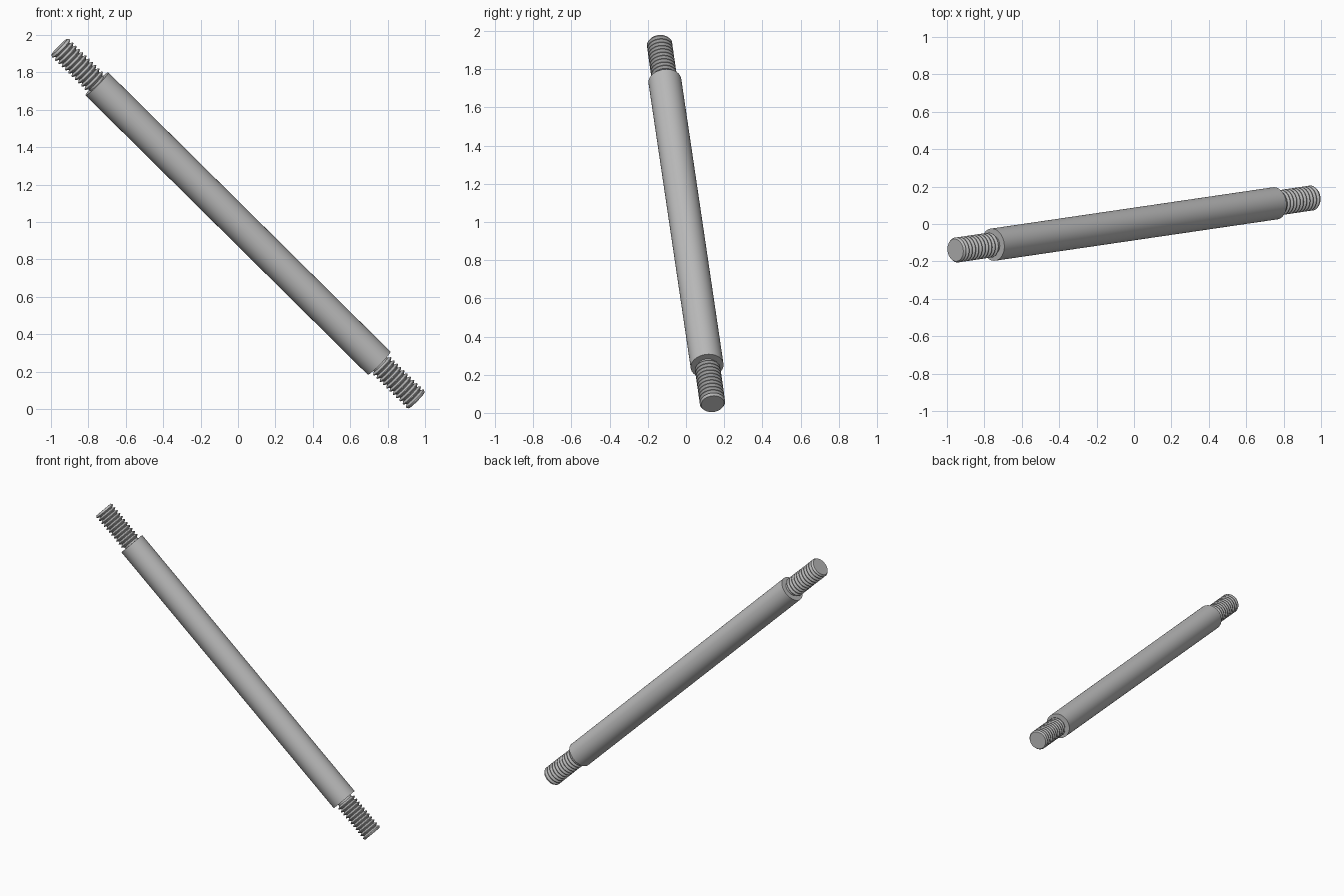
import bpy, bmesh, math
from mathutils import Vector, Matrix

if "Cube" in bpy.data.objects:
    bpy.data.objects.remove(bpy.data.objects["Cube"], do_unlink=True)

SEGMENTS = 64
AXIS = Vector((0.955, 0.14, -0.945))
HALF_LENGTH = AXIS.length
HALF_BODY = 1.067
BODY_R, CREST_R, ROOT_R = 0.0865, 0.067, 0.052
THREADS = 11

steel = bpy.data.materials.new("steel grey")
steel.use_nodes = True
colour = (0.5, 0.5, 0.5, 1)
steel.diffuse_color = colour
steel.node_tree.nodes["Principled BSDF"].inputs["Base Color"].default_value = colour

# Slanted frame shared by all parts, local z runs along the rod
PLACE = Matrix.Translation((0, 0, 0.992)) @ AXIS.to_track_quat("Z", "Y").to_matrix().to_4x4()


def lathe(name, profile, flip=False):
    """Revolve (radius, height) points about local z, closing both ends."""
    bm = bmesh.new()
    rings = []
    for r, h in profile:
        angles = [2 * math.pi * i / SEGMENTS for i in range(SEGMENTS)]
        rings.append([bm.verts.new((r * math.cos(a), r * math.sin(a), h)) for a in angles])
    for low, high in zip(rings, rings[1:]):
        for i in range(SEGMENTS):
            j = (i + 1) % SEGMENTS
            bm.faces.new((low[i], low[j], high[j], high[i]))
    bm.faces.new(rings[0][::-1])
    bm.faces.new(rings[-1])
    if flip:
        bmesh.ops.rotate(bm, verts=bm.verts, matrix=Matrix.Rotation(math.pi, 3, "X"))
    bmesh.ops.recalc_face_normals(bm, faces=bm.faces)
    mesh = bpy.data.meshes.new(name)
    bm.to_mesh(mesh)
    bm.free()
    mesh.materials.append(steel)
    obj = bpy.data.objects.new(name, mesh)
    bpy.context.collection.objects.link(obj)
    obj.matrix_world = PLACE
    bpy.ops.object.select_all(action="DESELECT")
    obj.select_set(True)
    bpy.context.view_layer.objects.active = obj
    bpy.ops.object.shade_smooth_by_angle(angle=math.radians(30))
    return obj


# Plain cylindrical body
lathe("rod_body", [(BODY_R, -HALF_BODY), (BODY_R, HALF_BODY)])

# Threaded stud: short neck, V-shaped ridges, chamfered tip
start = HALF_BODY + 0.012
pitch = (HALF_LENGTH - start) / THREADS
stud = [(ROOT_R, HALF_BODY - 0.01), (ROOT_R, start)]
for k in range(THREADS):
    base = start + k * pitch
    stud += [(CREST_R, base + 0.42 * pitch), (CREST_R, base + 0.58 * pitch)]
    if k < THREADS - 1:
        stud += [(ROOT_R, base + 0.95 * pitch), (ROOT_R, base + 1.05 * pitch)]
stud.append((0.06, HALF_LENGTH))

lathe("lower_threaded_stud", stud)
lathe("upper_threaded_stud", stud, flip=True)
